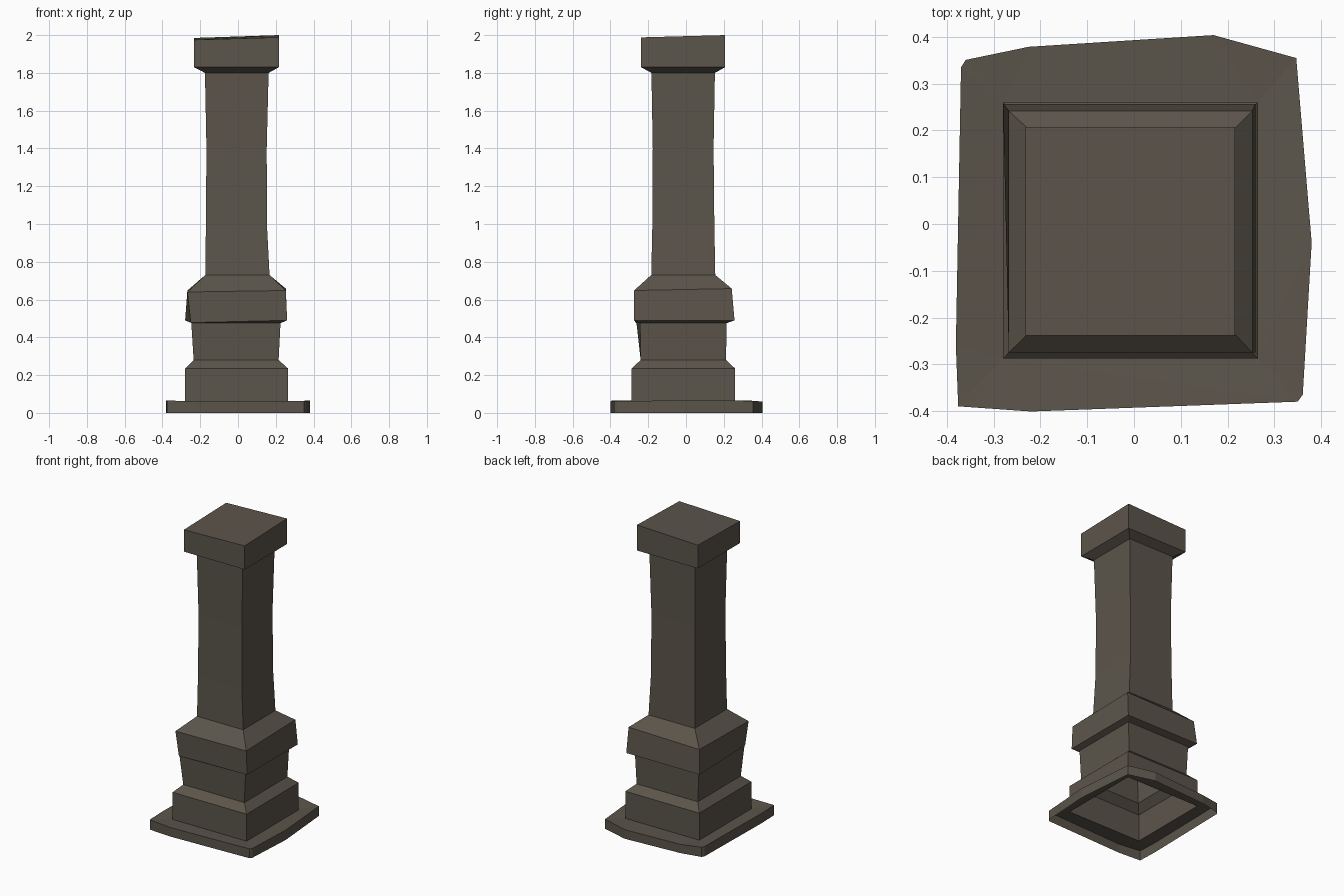
import bpy
import bmesh

if "Cube" in bpy.data.objects:
    bpy.data.objects.remove(bpy.data.objects["Cube"])

stone = bpy.data.materials.new("dark stone")
stone.diffuse_color = (0.105, 0.090, 0.070, 1)
stone.use_nodes = True
stone.node_tree.nodes["Principled BSDF"].inputs["Base Color"].default_value = stone.diffuse_color


def finish(name, bm):
    mesh = bpy.data.meshes.new(name)
    bm.normal_update()
    bm.to_mesh(mesh)
    bm.free()
    mesh.materials.append(stone)
    obj = bpy.data.objects.new(name, mesh)
    bpy.context.collection.objects.link(obj)
    return obj


def square(x0, x1, y0, y1, z, front_left=None):
    """Four corners, counter-clockwise from front left; z may differ per corner."""
    zs = z if isinstance(z, tuple) else (z,) * 4
    xy = [front_left or (x0, y0), (x1, y0), (x1, y1), (x0, y1)]
    return [(x, y, h) for (x, y), h in zip(xy, zs)]


def skin(bm, lower, upper):
    n = len(lower)
    for i in range(n):
        j = (i + 1) % n
        bm.faces.new((lower[i], lower[j], upper[j], upper[i]))


def stack(name, rings, cap=False):
    """Skin a pile of rings from the bottom up."""
    bm = bmesh.new()
    loops = [[bm.verts.new(p) for p in ring] for ring in rings]
    for lower, upper in zip(loops, loops[1:]):
        skin(bm, lower, upper)
    if cap:
        bm.faces.new(loops[-1])
    return finish(name, bm)


# Shared cross-sections where the parts meet
plinth_foot = square(-0.28, 0.265, -0.288, 0.26, 0.055)
neck_foot = square(-0.235, 0.215, -0.24, 0.212, 0.28)
neck_top = square(-0.245, 0.225, -0.243, 0.215, 0.475, (-0.247, -0.262))
shaft_foot = square(-0.173, 0.167, -0.184, 0.155, 0.73)
shaft_top = square(-0.175, 0.162, -0.183, 0.153, 1.80)

# Chipped ground slab: x, y, top height, plinth corner it joins
outline = [
    (-0.376, -0.390, 0.066, 0), (-0.220, -0.401, 0.060, 0),
    (0.350, -0.380, 0.062, 1), (0.361, -0.365, 0.062, 1),
    (0.380, -0.040, 0.066, 1), (0.347, 0.355, 0.064, 2),
    (0.170, 0.404, 0.060, 2), (-0.225, 0.379, 0.058, 3),
    (-0.360, 0.351, 0.064, 3), (-0.370, 0.335, 0.066, 3),
    (-0.381, -0.260, 0.066, 0),
]
bm = bmesh.new()
bottom = [bm.verts.new((x, y, 0)) for x, y, z, k in outline]
rim = [bm.verts.new((x, y, z)) for x, y, z, k in outline]
inner = [bm.verts.new(p) for p in plinth_foot]
skin(bm, bottom, rim)
for i in range(len(outline)):
    j = (i + 1) % len(outline)
    a, b = outline[i][3], outline[j][3]
    bm.faces.new((rim[i], rim[j], inner[a]))
    if a != b:
        bm.faces.new((rim[j], inner[b], inner[a]))
finish("ground_slab", bm)

# Plinth with sloped top edge
stack("plinth", [
    plinth_foot,
    square(-0.28, 0.265, -0.288, 0.26, 0.235),
    neck_foot,
])

# Neck between plinth and collar
stack("neck", [neck_foot, neck_top])

# Collar, its front left corner worn back to the neck
stack("collar", [
    neck_top,
    square(-0.28, 0.26, -0.275, 0.257, (0.478, 0.490, 0.490, 0.490), (-0.250, -0.265)),
    square(-0.268, 0.253, -0.275, 0.242, (0.640, 0.648, 0.658, 0.648)),
    shaft_foot,
])

# Shaft, slightly waisted
stack("shaft", [
    shaft_foot,
    square(-0.170, 0.153, -0.178, 0.150, 1.00),
    square(-0.167, 0.152, -0.176, 0.146, 1.40),
    shaft_top,
])

# Cap block with tilted top
stack("cap", [
    shaft_top,
    square(-0.232, 0.216, -0.238, 0.207, 1.83),
    square(-0.232, 0.216, -0.238, 0.207, (1.975, 1.988, 2.0, 1.985)),
], cap=True)
